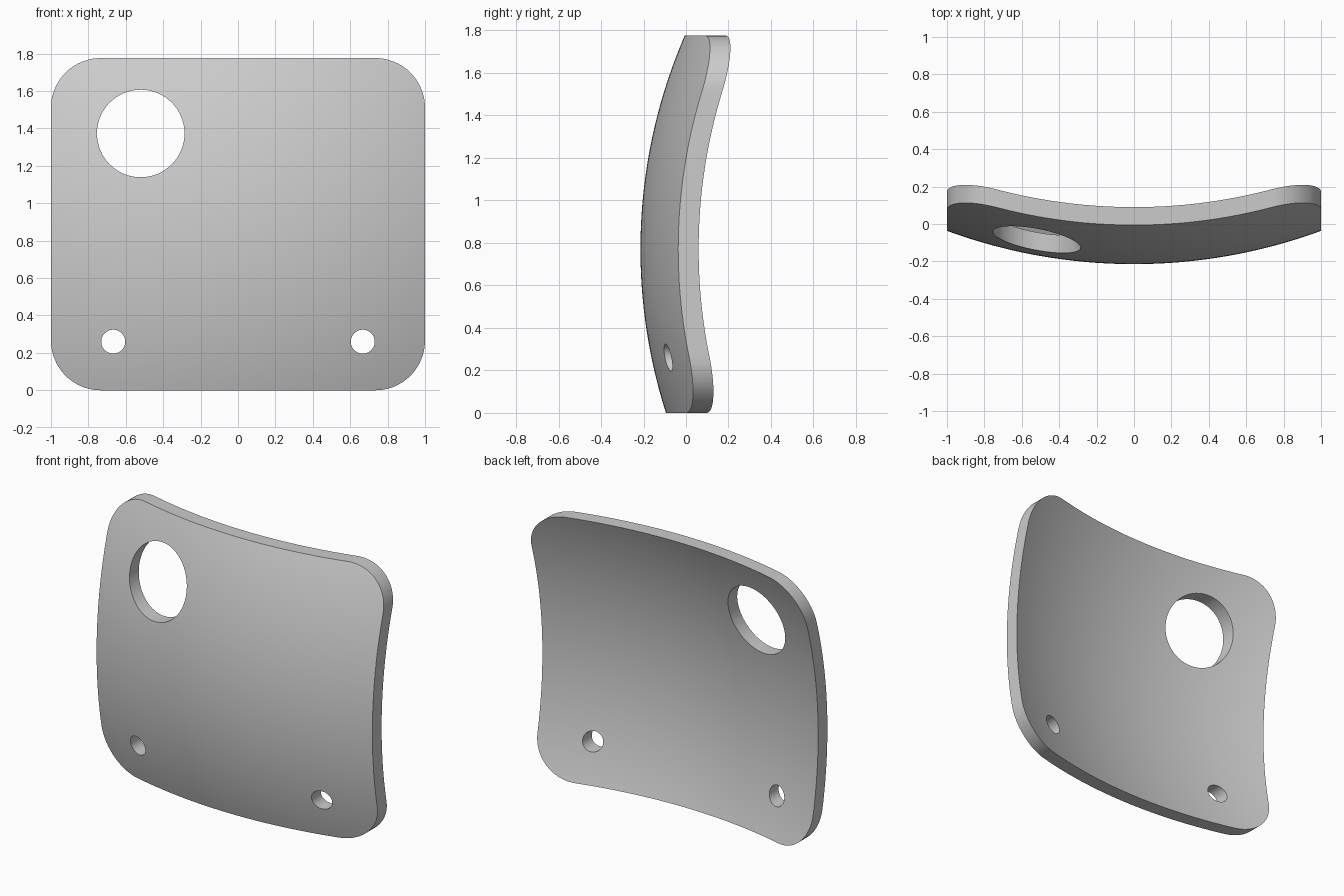
import bpy
import bmesh
from math import sqrt, pi, cos, sin

WIDTH, HEIGHT = 2.0, 1.776
CORNER = 0.266
THICK = 0.096
FRONT = -0.2145            # foremost point of the bulge
RX, RZ, Z0 = 2.9, 2.53, 0.77   # bend radii across and up, height of the bulge

if "Cube" in bpy.data.objects:
    bpy.data.objects.remove(bpy.data.objects["Cube"])

grey = bpy.data.materials.new("plain_grey")
grey.use_nodes = True
colour = (0.6, 0.6, 0.6, 1)
grey.diffuse_color = colour
grey.node_tree.nodes["Principled BSDF"].inputs["Base Color"].default_value = colour


def finish(bm, name):
    bmesh.ops.recalc_face_normals(bm, faces=bm.faces)
    mesh = bpy.data.meshes.new(name)
    bm.to_mesh(mesh)
    bm.free()
    mesh.materials.append(grey)
    obj = bpy.data.objects.new(name, mesh)
    bpy.context.collection.objects.link(obj)
    return obj


def prism(name, outline):
    """Straight prism along y from (x, z) points."""
    bm = bmesh.new()
    face = bm.faces.new([bm.verts.new((x, -1, z)) for x, z in outline])
    ext = bmesh.ops.extrude_face_region(bm, geom=[face])
    verts = [v for v in ext["geom"] if isinstance(v, bmesh.types.BMVert)]
    bmesh.ops.translate(bm, verts=verts, vec=(0, 2, 0))
    return finish(bm, name)


def arc(x, z, r, start, sweep, steps):
    return [(x + r * cos(start + sweep * i / steps),
             z + r * sin(start + sweep * i / steps)) for i in range(steps + 1)]


def sag(d, r):
    return r - sqrt(r * r - d * d)


# Oversized sheet bent both ways, thickened straight back
bm = bmesh.new()
bmesh.ops.create_grid(bm, x_segments=56, y_segments=56, size=1.09)
for v in bm.verts:
    x, z = v.co.x, v.co.y + HEIGHT / 2
    v.co = (x, FRONT + sag(x, RX) + sag(z - Z0, RZ), z)
ext = bmesh.ops.extrude_face_region(bm, geom=bm.faces[:])
back = [v for v in ext["geom"] if isinstance(v, bmesh.types.BMVert)]
bmesh.ops.translate(bm, verts=back, vec=(0, THICK, 0))
plate = finish(bm, "curved_plate")

# Rounded outline and the three through holes
dx = WIDTH / 2 - CORNER
corners = [(dx, HEIGHT - CORNER), (-dx, HEIGHT - CORNER), (-dx, CORNER), (dx, CORNER)]
outline = []
for i, (x, z) in enumerate(corners):
    outline += arc(x, z, CORNER, i * pi / 2, pi / 2, 20)
cuts = [(prism("outline_cutter", outline), 'INTERSECT')]
for name, x, z, r in (("large_hole_cutter", -0.52, 1.373, 0.234),
                      ("right_hole_cutter", -0.667, 0.26, 0.064),
                      ("left_hole_cutter", 0.667, 0.26, 0.064)):
    cuts.append((prism(name, arc(x, z, r, 0, 2 * pi, 64)[:-1]), 'DIFFERENCE'))

bpy.ops.object.select_all(action='DESELECT')
plate.select_set(True)
bpy.context.view_layer.objects.active = plate
for cutter, operation in cuts:
    cutter.hide_render = True
    mod = plate.modifiers.new(cutter.name, 'BOOLEAN')
    mod.operation = operation
    mod.solver = 'EXACT'
    mod.object = cutter
    bpy.ops.object.modifier_apply(modifier=mod.name)
    bpy.data.objects.remove(cutter)

bpy.ops.object.shade_smooth_by_angle(angle=pi / 6)
